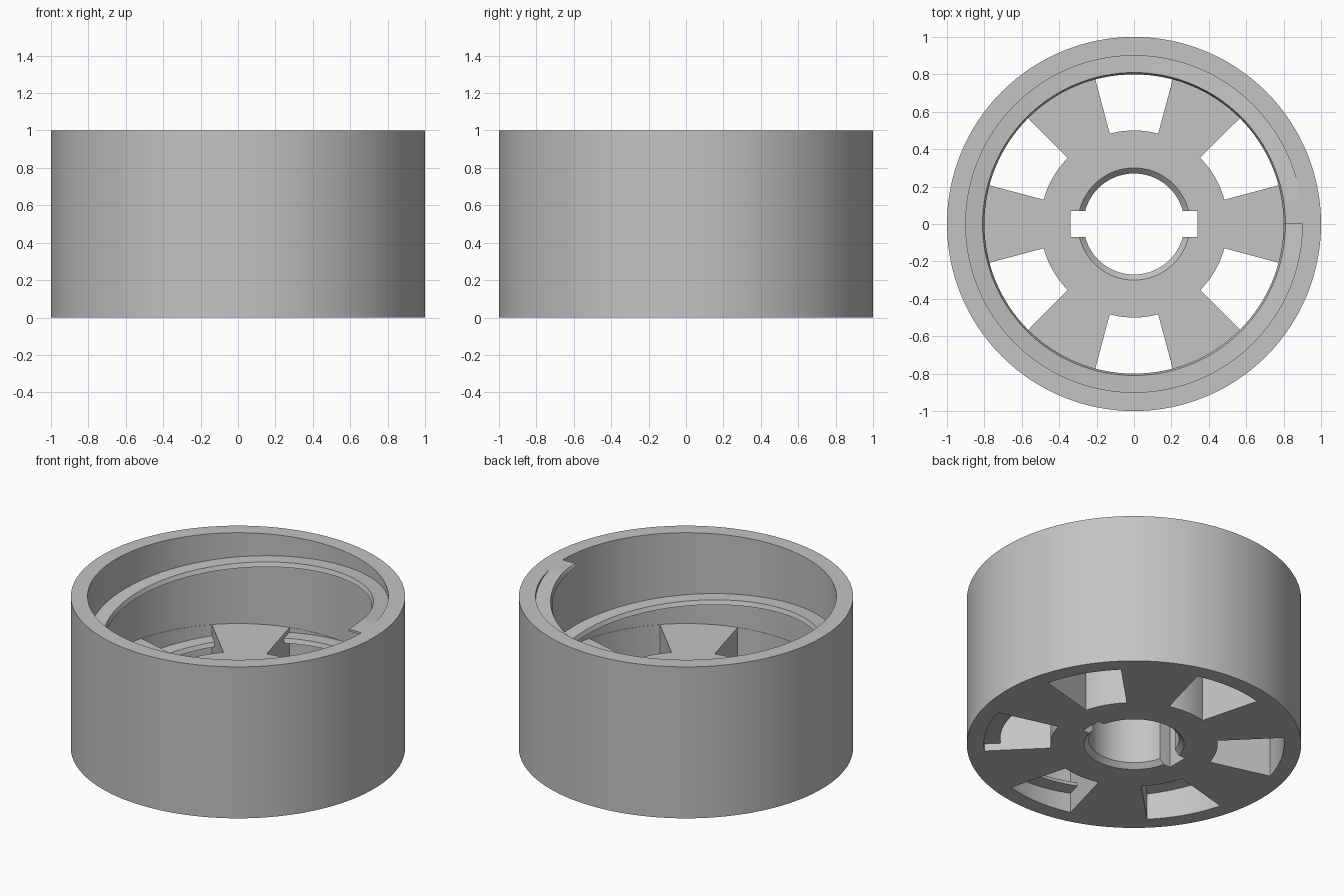
import bpy, bmesh, math

SEGS = 128          # sides of the round body
TURN = 2 * math.pi

if "Cube" in bpy.data.objects:
    bpy.data.objects.remove(bpy.data.objects["Cube"], do_unlink=True)

grey = bpy.data.materials.new("plain_grey")
grey.use_nodes = True
colour = (0.55, 0.55, 0.55, 1)
grey.diffuse_color = colour
grey.node_tree.nodes["Principled BSDF"].inputs["Base Color"].default_value = colour


def make_object(name, bm):
    bmesh.ops.recalc_face_normals(bm, faces=bm.faces)
    mesh = bpy.data.meshes.new(name)
    bm.to_mesh(mesh)
    bm.free()
    mesh.materials.append(grey)
    obj = bpy.data.objects.new(name, mesh)
    bpy.context.collection.objects.link(obj)
    return obj


def activate(obj):
    bpy.ops.object.select_all(action='DESELECT')
    obj.select_set(True)
    bpy.context.view_layer.objects.active = obj


def sweep(bm, sections, closed):
    """Skin a row of (angle, [(radius, z), ...]) sections round the axis."""
    rings = [[bm.verts.new((r * math.cos(a), r * math.sin(a), z)) for r, z in pts]
             for a, pts in sections]
    n = len(rings[0])
    pairs = list(zip(rings, rings[1:]))
    if closed:
        pairs.append((rings[-1], rings[0]))
    else:
        bm.faces.new(rings[0])
        bm.faces.new(rings[-1][::-1])
    for p, q in pairs:
        for i in range(n):
            j = (i + 1) % n
            bm.faces.new((p[i], p[j], q[j], q[i]))


# Cup: outer wall, thick floor and chamfered bore in one turned profile
profile = [(0.30, 0), (1, 0), (1, 1), (0.90, 1), (0.90, 0.40),
           (0.30, 0.40), (0.27, 0.37), (0.27, 0.03)]
bm = bmesh.new()
sweep(bm, [(TURN * i / SEGS, profile) for i in range(SEGS)], True)
body = make_object("spoked_cup", bm)

# Cutter: six windows between the spokes, and the keyway across the bore
bm = bmesh.new()
window = [(0.50, -0.1), (0.898, -0.1), (0.898, 0.5), (0.50, 0.5)]
for k in range(6):
    mid = math.radians(30 + 60 * k)
    sweep(bm, [(mid + math.radians(15) * (i / 6 - 1), window) for i in range(13)], False)
key = bmesh.ops.create_cube(bm, size=1)["verts"]
bmesh.ops.scale(bm, vec=(0.68, 0.14, 1.4), verts=key)
cutter = make_object("window_cutter", bm)
cutter.hide_render = True

cut = body.modifiers.new("windows", 'BOOLEAN')
cut.object = cutter
cut.operation = 'DIFFERENCE'
cut.solver = 'EXACT'
activate(body)
bpy.ops.object.modifier_apply(modifier=cut.name)
bpy.data.objects.remove(cutter, do_unlink=True)

# Spiral ledge: thin thread, two turns down the inner wall from rim to base
HALF = 0.014
sections = []
for i in range(2 * SEGS + 1):
    z = 1 - i / (2 * SEGS)
    top = min(1, max(z + HALF, 0.006))
    low = min(0.995, max(z - HALF, 0.001))
    sections.append((TURN * i / SEGS, [(0.90, low), (0.80, low), (0.81, top), (0.90, top)]))
bm = bmesh.new()
sweep(bm, sections, False)
ledge = make_object("spiral_ledge", bm)

for obj in (body, ledge):
    activate(obj)
    bpy.ops.object.shade_smooth_by_angle(angle=math.radians(30))
